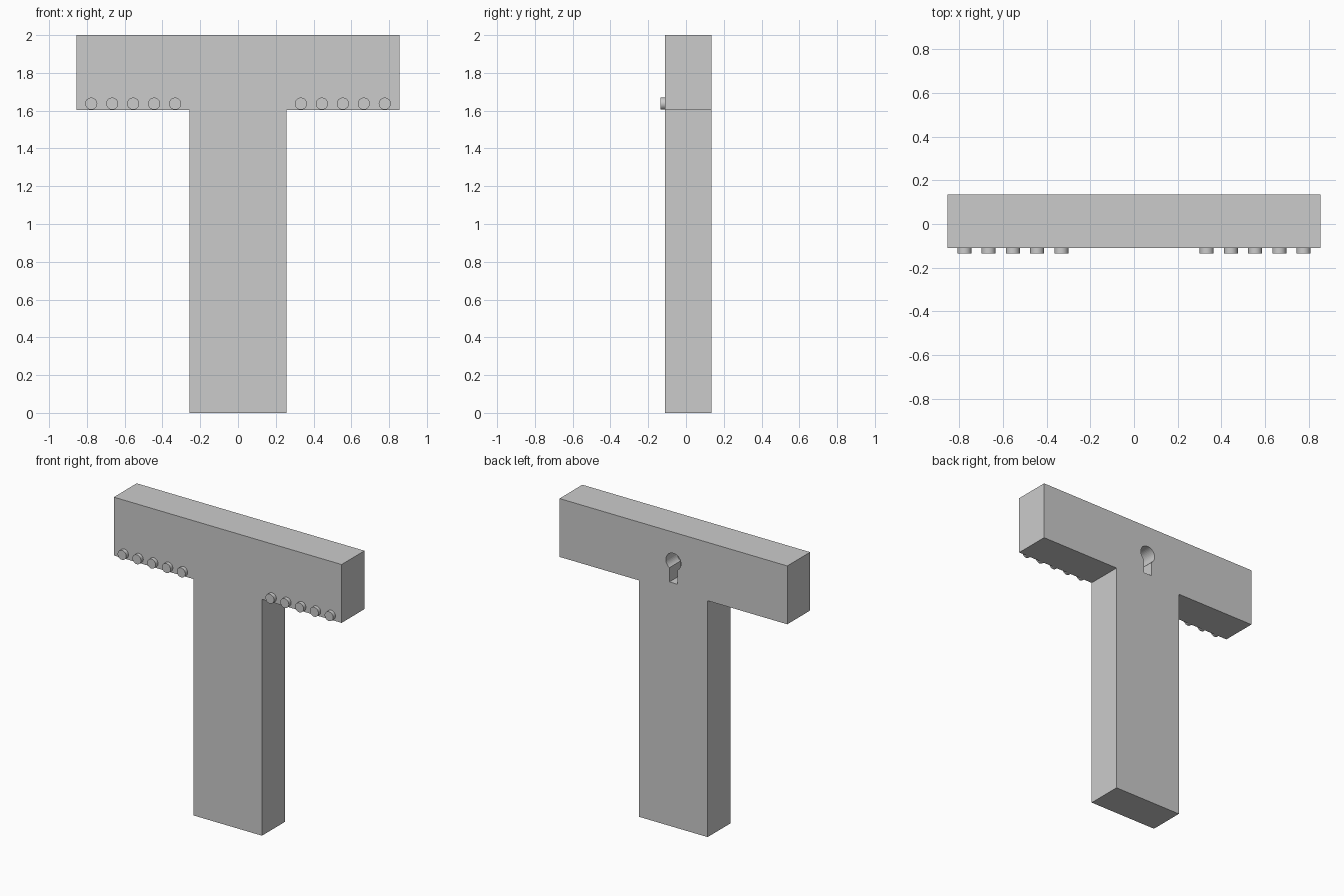
import bpy, bmesh, math

if "Cube" in bpy.data.objects:
    bpy.data.objects.remove(bpy.data.objects["Cube"])

FRONT, BACK = -0.11, 0.135
PEG_FRONT = -0.135


def extrude_profile(name, points, y0, y1):
    """Extrude an x-z outline along y into a closed solid."""
    bm = bmesh.new()
    face = bm.faces.new([bm.verts.new((x, y0, z)) for x, z in points])
    new = bmesh.ops.extrude_face_region(bm, geom=[face])["geom"]
    verts = [v for v in new if isinstance(v, bmesh.types.BMVert)]
    bmesh.ops.translate(bm, verts=verts, vec=(0, y1 - y0, 0))
    bmesh.ops.recalc_face_normals(bm, faces=bm.faces)
    mesh = bpy.data.meshes.new(name)
    bm.to_mesh(mesh)
    bm.free()
    obj = bpy.data.objects.new(name, mesh)
    bpy.context.collection.objects.link(obj)
    return obj


def smooth(obj):
    bpy.ops.object.select_all(action='DESELECT')
    obj.select_set(True)
    bpy.context.view_layer.objects.active = obj
    bpy.ops.object.shade_smooth_by_angle(angle=math.radians(30))


# T-shaped board
half = [(0.257, 0), (0.257, 1.604), (0.855, 1.604), (0.855, 2)]
board = extrude_profile("t_board", half + [(-x, z) for x, z in reversed(half)],
                        FRONT, BACK)

# Keyhole hanging slot in the back
r, slot, hole_z = 0.057, 0.03, 1.8
start = -math.acos(slot / r)
sweep = math.pi - 2 * start
outline = [(r * math.cos(start + sweep * i / 32),
            hole_z + r * math.sin(start + sweep * i / 32)) for i in range(33)]
outline += [(-slot, 1.655), (slot, 1.655)]
cutter = extrude_profile("keyhole_cutter", outline, BACK - 0.12, BACK + 0.05)
cutter.hide_render = True
cutter.hide_viewport = True
cut = board.modifiers.new("keyhole", 'BOOLEAN')
cut.object = cutter
cut.operation = 'DIFFERENCE'
cut.solver = 'EXACT'

# Row of round pegs under each arm
for side, label in ((-1, "left"), (1, "right")):
    for i in range(5):
        bpy.ops.mesh.primitive_cylinder_add(
            vertices=32, radius=0.032, depth=FRONT - PEG_FRONT + 0.01,
            location=(side * (0.333 + 0.111 * i),
                      (FRONT + 0.01 + PEG_FRONT) / 2, 1.637),
            rotation=(math.pi / 2, 0, 0))
        peg = bpy.context.object
        peg.name = f"{label}_peg_{i + 1}"
        smooth(peg)
